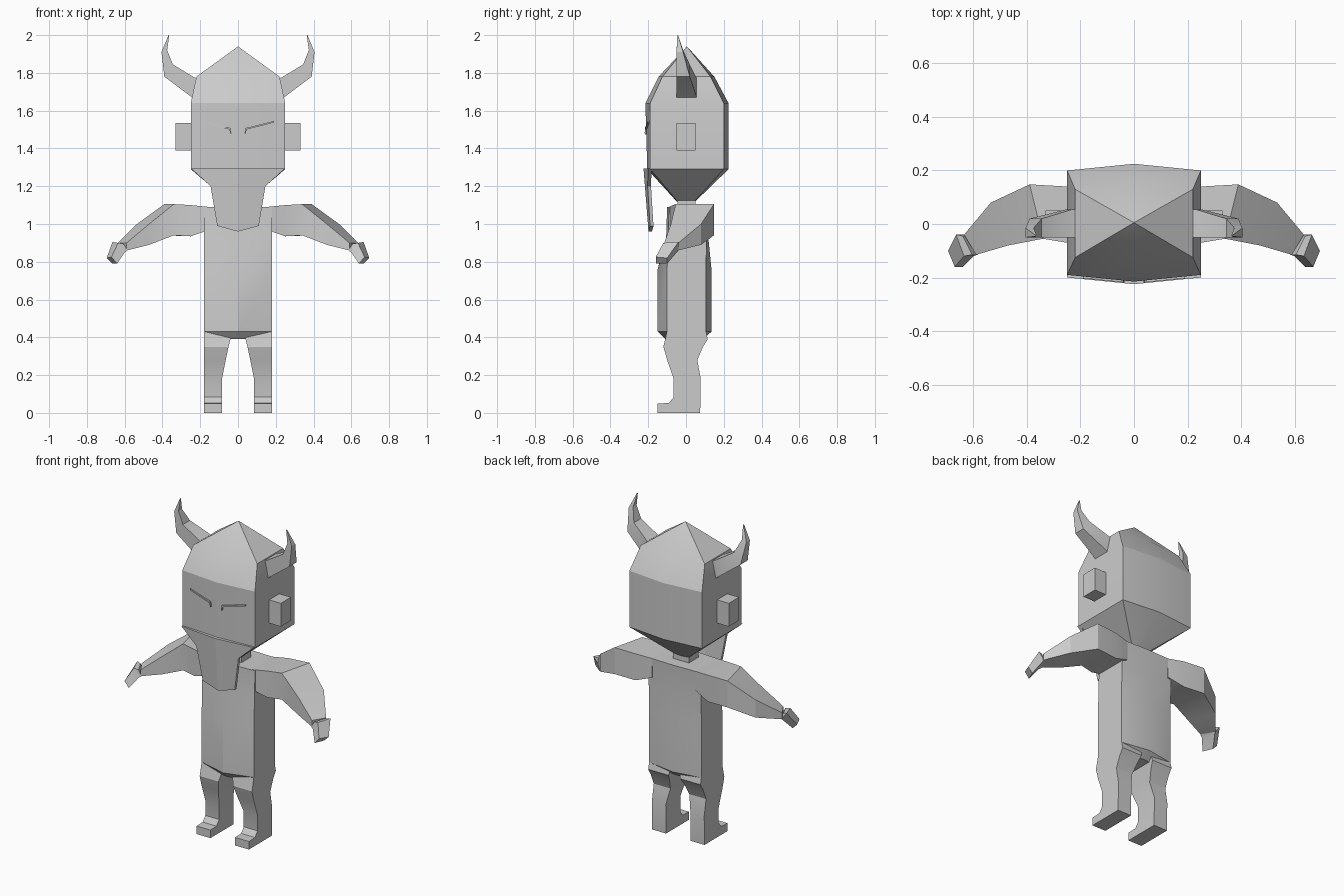
import bpy
import bmesh
import math

cube = bpy.data.objects.get("Cube")
if cube:
    bpy.data.objects.remove(cube, do_unlink=True)

grey = bpy.data.materials.new("plain grey")
grey.use_nodes = True
GREY_COLOUR = (.6, .6, .6, 1)
grey.diffuse_color = GREY_COLOUR
for node in grey.node_tree.nodes:
    if node.type == 'BSDF_PRINCIPLED':
        node.inputs["Base Color"].default_value = GREY_COLOUR


def finish(name, bm):
    """Turn a bmesh into a named object with sharp-edged shading."""
    bmesh.ops.recalc_face_normals(bm, faces=bm.faces[:])
    mesh = bpy.data.meshes.new(name)
    bm.to_mesh(mesh)
    bm.free()
    mesh.materials.append(grey)
    obj = bpy.data.objects.new(name, mesh)
    bpy.context.collection.objects.link(obj)
    bpy.ops.object.select_all(action='DESELECT')
    obj.select_set(True)
    bpy.context.view_layer.objects.active = obj
    bpy.ops.object.shade_smooth_by_angle(angle=math.radians(25))
    return obj


def loft(name, rings, side=1, apex=None):
    """Skin a list of equal-length point rings, closing both ends."""
    bm = bmesh.new()
    loops = [[bm.verts.new((side * x, y, z)) for x, y, z in ring] for ring in rings]
    count = len(loops[0])
    for lower, upper in zip(loops, loops[1:]):
        for i in range(count):
            j = (i + 1) % count
            bm.faces.new((lower[i], lower[j], upper[j], upper[i]))
    bm.faces.new(loops[0])
    if apex:
        tip = bm.verts.new(apex)
        for i in range(count):
            bm.faces.new((loops[-1][i], loops[-1][(i + 1) % count], tip))
    else:
        bm.faces.new(loops[-1])
    return finish(name, bm)


def ridged(z, half, front, front_mid, back, back_mid):
    """Six-sided level ring with a ridge down the front and back centre."""
    return [(-half, front, z), (0, front_mid, z), (half, front, z),
            (half, back, z), (0, back_mid, z), (-half, back, z)]


def level(z, x_in, x_out, front, back):
    """Rectangular level ring."""
    return [(x_in, front, z), (x_out, front, z), (x_out, back, z), (x_in, back, z)]


def upright(front, back, low, high):
    """Upright ring across a limb, from a front and a back plan point."""
    return [(*front, low), (*front, high), (*back, high), (*back, low)]


def box(name, x, y, z, side=1):
    return loft(name, [level(h, x[0], x[1], y[0], y[1]) for h in z], side)


def plate(name, outline, front_y, depth, side=1):
    """Thin slab facing forward, from an (x, z) outline and a y rule."""
    rings = [[(x, front_y(x, z) + d, z) for x, z in outline] for d in (0, depth)]
    return loft(name, rings, side)


# Head with pointed crown and tapering jaw
loft("head", [
    ridged(1.12, .05, -.045, -.05, .045, .05),
    ridged(1.29, .25, -.19, -.205, .2, .225),
    ridged(1.64, .25, -.19, -.215, .2, .225),
    ridged(1.78, .22, -.125, -.145, .13, .15),
], apex=(0, .005, 1.94))
box("neck", (-.055, .055), (-.045, .05), (1.05, 1.14))

# Torso
loft("torso", [
    ridged(.39, .05, -.1, -.11, .08, .09),
    ridged(.43, .18, -.1, -.15, .105, .135),
    ridged(.76, .18, -.1, -.15, .105, .135),
    ridged(.93, .18, -.095, -.105, .11, .118),
    ridged(1.09, .18, -.09, -.1, .12, .125),
])

for label, side in (("left", 1), ("right", -1)):
    box(label + "_ear", (.24, .33), (-.05, .05), (1.39, 1.535), side)

    # Slanted brow slit
    plate(label + "_eye", [(.04, 1.475), (.045, 1.5), (.19, 1.537), (.19, 1.545), (.04, 1.508),
                           (.035, 1.48)],
          lambda x, z: -.222 + .1 * x, .009, side)

    # Beard half, hanging from the jaw
    plate(label + "_beard", [(0, 1.295), (.25, 1.295), (.2, 1.25), (.145, 1.2), (.11, .99), (0, .96)],
          lambda x, z: -.225 + .1 * x + .08 * max(0, 1.29 - z), .018, side)

    # Curved horn
    horn = []
    for inner, outer, front, back in [
        ((.2, 1.77), (.235, 1.66), -.05, .055),
        ((.23, 1.775), (.25, 1.675), -.05, .055),
        ((.345, 1.845), (.39, 1.78), -.05, .02),
        ((.375, 1.92), (.405, 1.91), -.05, -.015),
        ((.364, 2), (.368, 2), -.046, -.042),
    ]:
        horn.append([(inner[0], front, inner[1]), (outer[0], front, outer[1]),
                     (outer[0], back, outer[1]), (inner[0], back, inner[1])])
    loft(label + "_horn", horn, side)

    # Arm sweeping forward and down to the wrist
    loft(label + "_arm", [
        upright((.15, -.09), (.15, .12), .97, 1.09),
        upright((.25, -.07), (.25, .14), .935, 1.1),
        upright((.34, -.055), (.39, .148), .94, 1.105),
        upright((.47, -.08), (.535, .08), .89, 1.0),
        upright((.59, -.115), (.635, -.04), .86, .9),
    ], side)

    # Wrist and blocky hand
    loft(label + "_hand", [
        [(.585, -.115, .86), (.605, -.115, .895), (.64, -.045, .9), (.62, -.045, .865)],
        [(.6, -.12, .85), (.635, -.12, .9), (.665, -.04, .905), (.63, -.04, .86)],
        [(.64, -.16, .79), (.67, -.16, .825), (.695, -.1, .82), (.665, -.1, .79)],
    ], side)

    # Bent leg
    loft(label + "_leg", [
        level(0, .085, .18, -.065, .075),
        level(.18, .085, .18, -.065, .078),
        level(.28, .065, .18, -.1, .06),
        level(.35, .05, .18, -.12, .09),
        level(.39, .04, .18, -.11, .115),
        level(.435, .03, .18, -.1, .105),
    ], side)

    # Foot with a sloped instep
    loft(label + "_foot", [
        level(0, .085, .18, -.15, .07),
        level(.05, .085, .18, -.15, .07),
        level(.052, .085, .18, -.09, .07),
        level(.085, .085, .18, -.064, .07),
    ], side)
